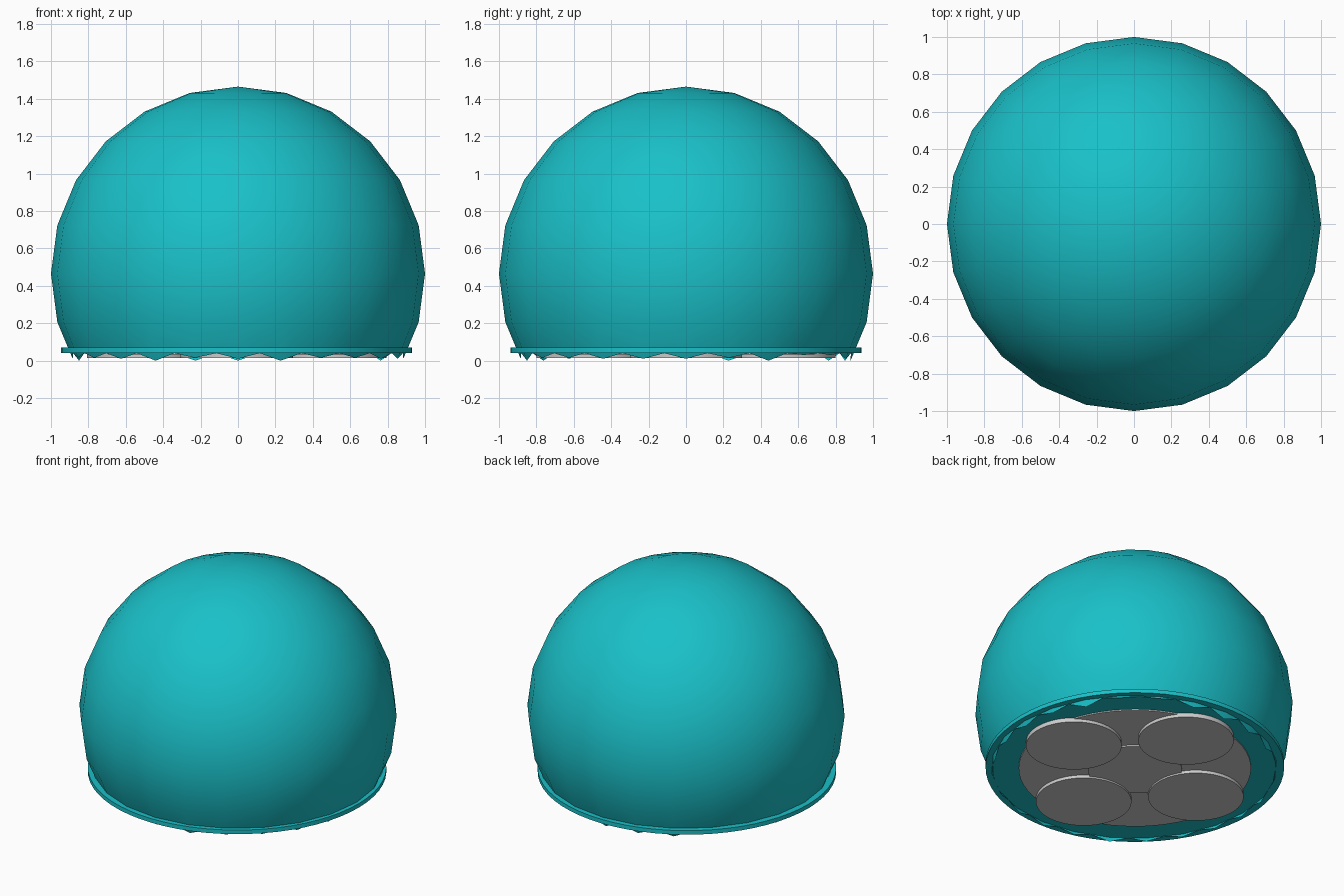
import bpy, bmesh, math, random

if "Cube" in bpy.data.objects:
    bpy.data.objects.remove(bpy.data.objects["Cube"])

random.seed(4)
R, CZ, N = 1.0, 0.465, 24
OFF = -0.007

teal = bpy.data.materials.new("teal")
teal.diffuse_color = (0.01, 0.53, 0.58, 1)
teal.use_nodes = True
teal.node_tree.nodes["Principled BSDF"].inputs["Base Color"].default_value = teal.diffuse_color


def disc(name, x, y, r, z0, z1, mat=None):
    bpy.ops.mesh.primitive_cylinder_add(vertices=64, radius=r, depth=z1 - z0,
                                        location=(x, y, (z0 + z1) / 2))
    ob = bpy.context.object
    ob.name = name
    if mat:
        ob.data.materials.append(mat)
    bpy.ops.object.shade_smooth_by_angle(angle=math.radians(35))
    return ob


# Dome: low-poly sphere, open below, ending in a ragged rim
bm = bmesh.new()
pole = bm.verts.new((0, 0, CZ + R))
rings = []
for k in range(1, 8):
    t = math.radians(15 * k)
    rings.append([bm.verts.new((R * math.sin(t) * math.cos(2 * math.pi * i / N),
                                R * math.sin(t) * math.sin(2 * math.pi * i / N),
                                CZ + R * math.cos(t))) for i in range(N)])
for i in range(N):
    bm.faces.new((pole, rings[0][i], rings[0][(i + 1) % N]))
for a, b in zip(rings, rings[1:]):
    for i in range(N):
        j = (i + 1) % N
        bm.faces.new((a[i], b[i], b[j], a[j]))

# Ragged rim: a tooth at each corner, notched between corners
rim = []
for i in range(2 * N):
    a = math.pi * i / N
    z = 0.04 if i % 2 else random.choice((0.0, 0.01, 0.015, 0.03))
    r = 0.88 + 0.415 * z
    if i % 2:
        r *= math.cos(math.pi / N)
    rim.append(bm.verts.new((r * math.cos(a), r * math.sin(a), z)))
last = rings[-1]
for i in range(N):
    j = (i + 1) % N
    a, m, b = rim[2 * i], rim[2 * i + 1], rim[(2 * i + 2) % (2 * N)]
    bm.faces.new((last[i], a, m))
    bm.faces.new((last[i], m, last[j]))
    bm.faces.new((last[j], m, b))
bmesh.ops.recalc_face_normals(bm, faces=bm.faces)
for f in bm.faces:
    f.smooth = True
me = bpy.data.meshes.new("dome")
bm.to_mesh(me)
bm.free()
me.materials.append(teal)
bpy.context.collection.objects.link(bpy.data.objects.new("dome", me))

# Base plate
disc("base_plate", OFF, 0, 0.938, 0.042, 0.07, teal)

# Grey underside pad, centre boss and four feet
disc("under_pad", OFF, 0, 0.73, 0.034, 0.06)
disc("centre_boss", OFF, 0, 0.295, 0.024, 0.05)
for i in range(4):
    a = i * math.pi / 2
    disc(f"foot_{i + 1}", OFF + 0.5 * math.cos(a), 0.5 * math.sin(a), 0.3, 0.013, 0.05)
